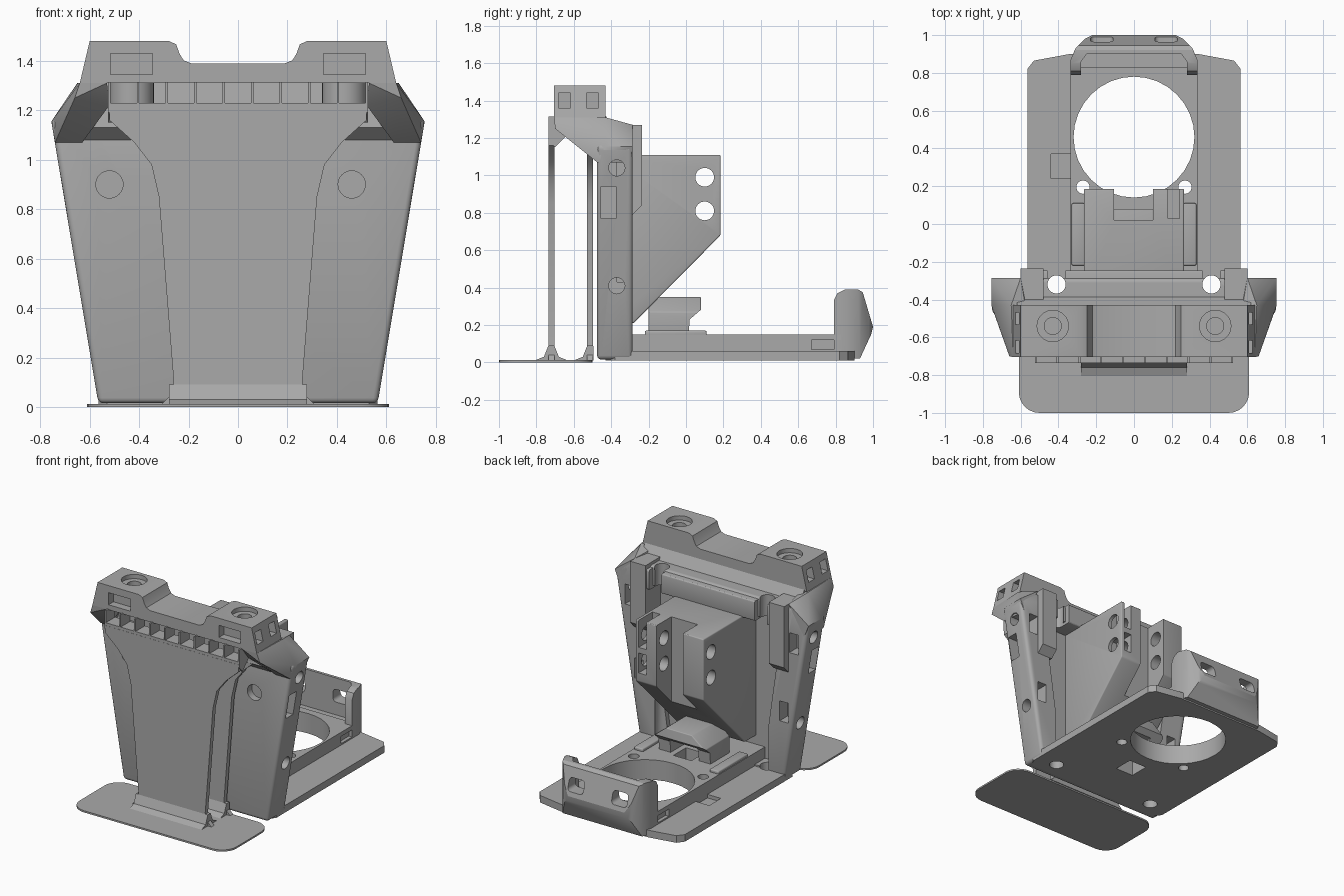
import bpy, bmesh, math
from mathutils import Vector, Matrix

if "Cube" in bpy.data.objects:
    bpy.data.objects.remove(bpy.data.objects["Cube"])

grey = bpy.data.materials.new("plain grey")
grey.use_nodes = True
grey.diffuse_color = (0.4, 0.4, 0.4, 1)
grey.node_tree.nodes["Principled BSDF"].inputs["Base Color"].default_value = (0.4, 0.4, 0.4, 1)
parts = []


def finish(name, bm, keep=True):
    bmesh.ops.recalc_face_normals(bm, faces=bm.faces)
    mesh = bpy.data.meshes.new(name)
    bm.to_mesh(mesh)
    bm.free()
    ob = bpy.data.objects.new(name, mesh)
    bpy.context.scene.collection.objects.link(ob)
    if keep:
        mesh.materials.append(grey)
        parts.append(ob)
    return ob


def prism(name, pts, axis, a, b, bevel=0.0, keep=True):
    """Extrude a flat outline along an axis from a to b."""
    place = {"x": lambda p, t: (t, p[0], p[1]),
             "y": lambda p, t: (p[0], t, p[1]),
             "z": lambda p, t: (p[0], p[1], t)}[axis]
    bm = bmesh.new()
    face = bm.faces.new([bm.verts.new(place(p, a)) for p in pts])
    new = bmesh.ops.extrude_face_region(bm, geom=[face])["geom"]
    shift = Vector(place((0, 0), b - a))
    bmesh.ops.translate(bm, vec=shift, verts=[v for v in new if isinstance(v, bmesh.types.BMVert)])
    bmesh.ops.recalc_face_normals(bm, faces=bm.faces)
    if bevel:
        bmesh.ops.bevel(bm, geom=bm.edges[:], offset=bevel, segments=3, affect='EDGES', profile=0.5)
    return finish(name, bm, keep)


def box(name, x, y, z, bevel=0.0, keep=True):
    return prism(name, [(x[0], y[0]), (x[1], y[0]), (x[1], y[1]), (x[0], y[1])], "z", z[0], z[1], bevel, keep)


def disc(name, axis, c, r, a, b, keep=True, n=32):
    pts = [(c[0] + r * math.cos(2 * math.pi * i / n), c[1] + r * math.sin(2 * math.pi * i / n)) for i in range(n)]
    return prism(name, pts, axis, a, b, 0, keep)


def hull(name, pts):
    bm = bmesh.new()
    for p in pts:
        bm.verts.new(p)
    bmesh.ops.convex_hull(bm, input=bm.verts[:])
    bmesh.ops.dissolve_limit(bm, angle_limit=0.02, verts=bm.verts[:], edges=bm.edges[:])
    return finish(name, bm)


def cut(ob, tools, mode='DIFFERENCE'):
    for tool in tools:
        mod = ob.modifiers.new("cut", 'BOOLEAN')
        mod.operation, mod.object, mod.solver = mode, tool, 'EXACT'
        dg = bpy.context.evaluated_depsgraph_get()
        mesh = bpy.data.meshes.new_from_object(ob.evaluated_get(dg))
        ob.modifiers.clear()
        ob.data = mesh
        bpy.data.objects.remove(tool)


def cbox(x, y, z):
    return box("cutter", x, y, z, 0, False)


def cdisc(axis, c, r, a, b):
    return disc("cutter", axis, c, r, a, b, False)


def mirrored(half):
    """Close a right-hand outline with its mirror image."""
    return half + [(-x, y) for x, y in reversed(half)]


def rounded(x0, x1, y0, y1, r):
    pts = []
    for cx, cy, q in ((x1 - r, y1 - r, 0), (x0 + r, y1 - r, 1), (x0 + r, y0 + r, 2), (x1 - r, y0 + r, 3)):
        pts += [(cx + r * math.cos((q + i / 6) * math.pi / 2), cy + r * math.sin((q + i / 6) * math.pi / 2))
                for i in range(7)]
    return pts


SIDES = (-1, 1)

# Foot plate and the two upright panels with flared bases
prism("foot_plate", rounded(-0.61, 0.61, -1, -0.5, 0.11), "z", 0, 0.012)
panel = [(0.31, 0.01), (0.27, 0.05), (0.26, 0.1), (0.32, 0.85), (0.35, 0.98), (0.42, 1.07), (0.52, 1.16), (0.52, 1.21)]
for name, y in (("front_panel", -0.72), ("rear_panel", -0.512)):
    prism(name, mirrored(panel), "y", y - 0.016, y + 0.016)
    out = 0.018 if name == "rear_panel" else 0.09
    prism(name + "_fillet", [(y - 0.09, 0.01), (y - 0.04, 0.03), (y - 0.016, 0.09), (y + 0.016, 0.09),
                             (y + min(out, 0.04), 0.03), (y + out, 0.01)], "x", -0.28, 0.28)

# Tapered main body: open tray facing the back
body = prism("main_body", mirrored([(0.565, 0.015), (0.755, 1.155), (0.64, 1.25)]), "y", -0.475, -0.285, 0.022)
tools = [prism("cutter", mirrored([(0.4, 0.07), (0.55, 1.12)]), "y", -0.4, -0.2, 0, False)]
tools += [cdisc("y", (-0.52, 0.9), 0.055, -0.6, -0.425), cdisc("y", (0.46, 0.9), 0.055, -0.6, -0.425)]
for s in SIDES:
    for z in (1.04, 0.41):
        edge = 0.565 + 0.165 * z
        tools.append(cdisc("x", (-0.37, z), 0.043, s * (edge - 0.07), s * (edge + 0.1)))
    tools.append(cbox(sorted((s * 0.62, s * 0.9)), (-0.455, -0.375), (0.77, 0.94)))
    for z in (1.0, 0.5):
        x = s * (0.49 + 0.15 * z)
        tools.append(cbox((x - 0.035, x + 0.035), (-0.37, -0.2), (z - 0.07, z + 0.07)))
    tools.append(cdisc("z", (s * 0.41, -0.32), 0.048, -0.1, 1.6))
cut(body, tools)

# Rear ledge and its slotted bosses
ledge = box("rear_ledge", (-0.54, 0.54), (-0.45, -0.245), (1.1, 1.24), 0.012)
cut(ledge, [cdisc("z", (s * 0.41, -0.32), 0.048, 1, 1.6) for s in SIDES]
    + [cbox((s * 0.41 - 0.048, s * 0.41 + 0.048), (-0.32, -0.2), (1, 1.6)) for s in SIDES])
for s in SIDES:
    x = sorted((s * 0.48, s * 0.6))
    prism("ledge_boss", [(-0.4, 1.27), (-0.235, 1.27), (-0.235, 0.84), (-0.285, 0.79), (-0.4, 0.79)], "x", x[0], x[1])

# Top head with central dip, windows and counterbores
half = [(0.64, 1.31), (0.6, 1.48), (0.28, 1.48), (0.25, 1.467), (0.237, 1.43), (0.22, 1.402), (0.19, 1.39)]
head = prism("top_head", mirrored(half), "y", -0.705, -0.43)
tools = []
for s in SIDES:
    tools += [cdisc("z", (s * 0.43, -0.54), 0.083, 1.45, 1.6), cdisc("z", (s * 0.43, -0.54), 0.045, 1.33, 1.6),
              cbox((s * 0.43 - 0.085, s * 0.43 + 0.085), (-0.8, -0.65), (1.345, 1.43))]
    for y in (-0.65, -0.5):
        tools.append(cbox(sorted((s * 0.56, s * 0.8)), (y - 0.032, y + 0.032), (1.36, 1.44)))
cut(head, tools)
prism("head_back", [(-0.5, 1.32), (-0.43, 1.32), (-0.38, 1.24), (-0.42, 1.1), (-0.475, 1.08), (-0.53, 1.13)],
      "x", -0.62, 0.62)
for s in SIDES:
    hull("head_wing", [(s * x, y, z) for x, y, z in (
        (0.74, -0.475, 1.07), (0.755, -0.43, 1.155), (0.755, -0.285, 1.155), (0.63, -0.475, 1.07),
        (0.72, -0.285, 1.07), (0.65, -0.43, 1.31), (0.64, -0.705, 1.31), (0.53, -0.705, 1.31),
        (0.62, -0.63, 1.22), (0.52, -0.63, 1.22), (0.66, -0.7, 1.25), (0.6, -0.285, 1.27))])
    disc("screw_tube", "z", (s * 0.43, -0.54), 0.09, 1.23, 1.33)

# Comb of ribs above the front panel
prism("comb_bar", [(-0.735, 1.23), (-0.735, 1.19), (-0.7, 1.15), (-0.63, 1.22), (-0.63, 1.23)], "x", -0.525, 0.525)
for i in range(10):
    x = -0.52 + i * 1.04 / 9
    box("comb_rib", (x - 0.005, x + 0.005), (-0.735, -0.63), (1.22, 1.315))

# Base plate with raised rim around the round opening
plate = prism("base_plate", mirrored([(0.53, -0.43), (0.565, -0.38), (0.565, 0.82), (0.53, 0.865), (0.34, 0.9)]),
              "z", 0.01, 0.06)
rim = box("base_rim", (-0.335, 0.335), (-0.4, 0.83), (0.03, 0.15))
for ob in (plate, rim):
    tools = [cdisc("z", (0, 0.46), 0.32, -0.1, 0.5), cbox((-0.07, 0.07), (-0.1, 0.04), (-0.1, 0.5))]
    for s in SIDES:
        tools += [cdisc("z", (s * 0.27, 0.195), 0.035, -0.1, 0.5), cdisc("z", (s * 0.41, -0.32), 0.048, -0.1, 0.5)]
    if ob is rim:
        tools += [cbox((-0.5, -0.31), (0.67, 0.9), (0.07, 0.12)), cbox((0.31, 0.5), (0.67, 0.9), (0.07, 0.12))]
    else:
        tools.append(cbox((-0.44, -0.33), (0.24, 0.37), (0.035, 0.2)))
    cut(ob, tools)
for s in SIDES:
    box("base_rail", sorted((s * 0.26, s * 0.33)), (-0.22, 0.11), (0.14, 0.17), 0.008)

# Small arched cover on the base
cover = prism("base_cover", mirrored([(0.2, 0.13), (0.2, 0.27), (0.1, 0.35)]), "y", -0.2, 0.08, 0.006)
cut(cover, [prism("cutter", [(0.01, 0.1), (0.02, 0.23), (0.09, 0.29), (0.3, 0.29), (0.3, 0.1)], "x", -1, 1, 0, False),
            cbox((-0.11, 0.11), (-0.16, 0.2), (0.05, 0.25))])

# Rear lug: curved shell with two slots
side = [(0.79, 0.07), (0.79, 0.33), (0.81, 0.37), (0.85, 0.39), (0.92, 0.39), (0.945, 0.375), (1, 0.19), (0.99, 0.15), (0.93, 0.02), (0.85, 0.02)]
lug = prism("rear_lug", side, "x", -0.34, 0.34)
plan = [(0.335, 0.7), (0.335, 0.87), (0.31, 0.93), (0.26, 0.98), (0.2, 1.01)]
cut(lug, [prism("cutter", mirrored(plan), "z", -0.1, 0.6, 0, False)], 'INTERSECT')
inner = [(0.28, 0.7), (0.28, 0.86), (0.25, 0.9)]
cut(lug, [prism("cutter", mirrored(inner), "z", 0.13, 0.6, 0, False)]
    + [prism("cutter", rounded(s * 0.17 - 0.06, s * 0.17 + 0.06, 0.22, 0.31, 0.025), "y", 0.7, 1.2, 0, False)
       for s in SIDES])

# Central bracket with slots and cross holes
bracket = prism("bracket", [(-0.41, 1.11), (0.185, 1.11), (0.185, 0.68), (-0.28, 0.21), (-0.41, 0.21)],
                "x", -0.265, 0.265, 0.008)
cut(bracket, [cbox((-0.105, 0.1), (0.02, 0.3), (0.5, 1.3)), cbox((0.18, 0.24), (0.03, 0.3), (0.74, 0.88)),
              cbox((0.18, 0.24), (0.03, 0.3), (0.92, 1.2)),
              cdisc("x", (0.1, 0.99), 0.05, -1, 1), cdisc("x", (0.1, 0.81), 0.05, -1, 1)])

# Smooth shading with sharp edges kept
bpy.ops.object.select_all(action='DESELECT')
for ob in parts:
    ob.select_set(True)
bpy.context.view_layer.objects.active = parts[0]
bpy.ops.object.shade_smooth_by_angle(angle=math.radians(30))
